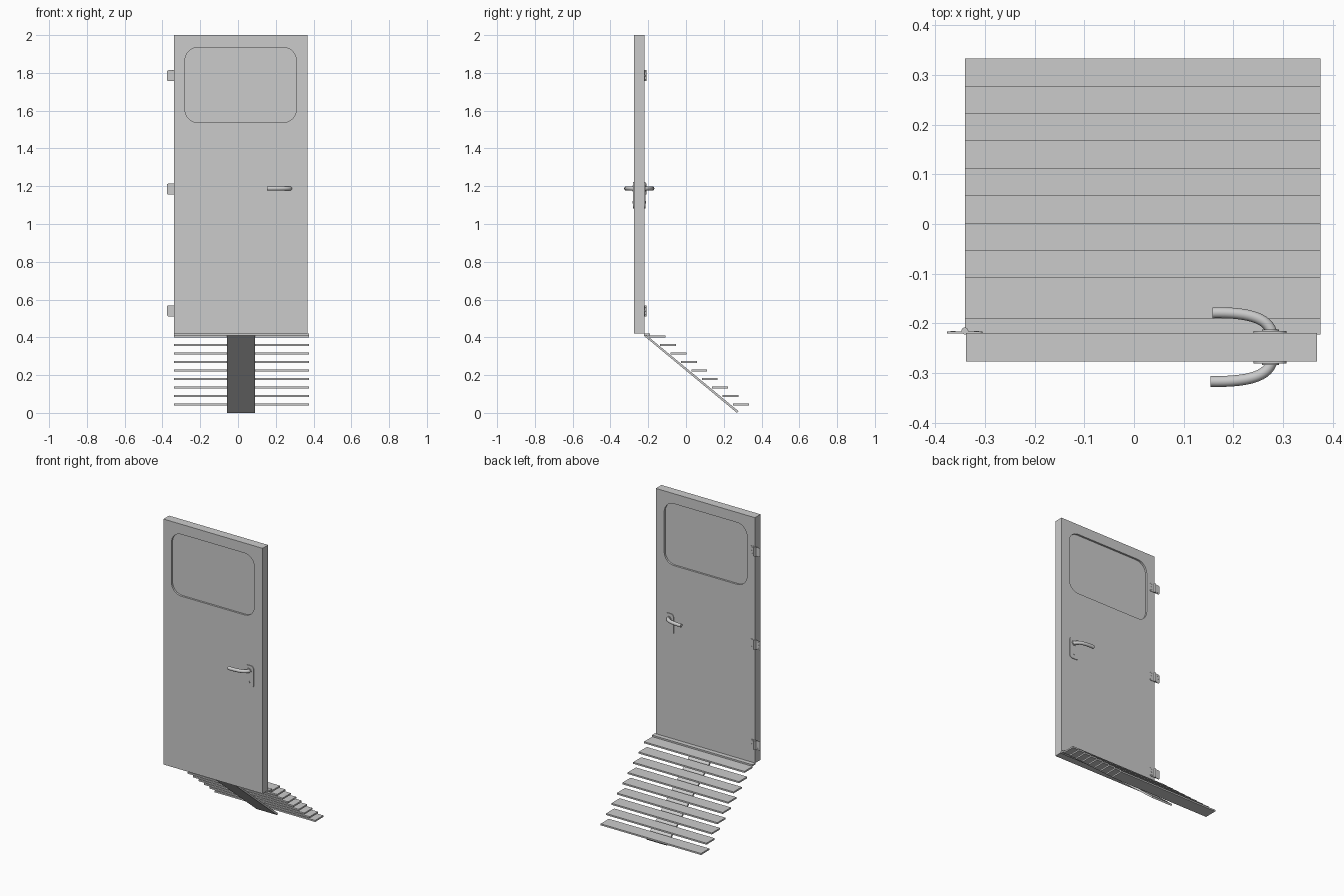
import bpy, bmesh, math
from mathutils import Vector

if "Cube" in bpy.data.objects:
    bpy.data.objects.remove(bpy.data.objects["Cube"])


def finish(name, bm, smooth=True):
    bmesh.ops.recalc_face_normals(bm, faces=bm.faces[:])
    me = bpy.data.meshes.new(name)
    bm.to_mesh(me)
    bm.free()
    ob = bpy.data.objects.new(name, me)
    bpy.context.collection.objects.link(ob)
    if smooth:
        bpy.ops.object.select_all(action='DESELECT')
        ob.select_set(True)
        bpy.context.view_layer.objects.active = ob
        bpy.ops.object.shade_smooth_by_angle()
    return ob


def prism(name, pts, direction, smooth=True):
    """Extrude a closed outline along a direction."""
    bm = bmesh.new()
    f = bm.faces.new([bm.verts.new(p) for p in pts])
    r = bmesh.ops.extrude_face_region(bm, geom=[f])
    vs = [v for v in r['geom'] if isinstance(v, bmesh.types.BMVert)]
    bmesh.ops.translate(bm, verts=vs, vec=direction)
    return finish(name, bm, smooth)


def rounded_plate(name, x0, x1, z0, z1, y0, y1, r, n=8):
    pts = []
    for cx, cz, a0 in ((x1 - r, z1 - r, 0), (x0 + r, z1 - r, 90),
                       (x0 + r, z0 + r, 180), (x1 - r, z0 + r, 270)):
        for i in range(n + 1):
            a = math.radians(a0 + 90 * i / n)
            pts.append((cx + r * math.cos(a), y0, cz + r * math.sin(a)))
    return prism(name, pts, (0, y1 - y0, 0))


def box(name, x0, x1, y0, y1, z0, z1):
    return prism(name, [(x0, y0, z0), (x1, y0, z0), (x1, y1, z0), (x0, y1, z0)],
                 (0, 0, z1 - z0), False)


def disc(name, x, z, y0, y1, r, n=16):
    pts = [(x + r * math.cos(2 * math.pi * i / n), y0, z + r * math.sin(2 * math.pi * i / n))
           for i in range(n)]
    return prism(name, pts, (0, y1 - y0, 0))


def tube(name, path, r, n=16):
    """Round bar swept along a path lying in a horizontal plane."""
    bm = bmesh.new()
    rings = []
    for i, p in enumerate(path):
        t = (path[min(i + 1, len(path) - 1)] - path[max(i - 1, 0)]).normalized()
        side = Vector((-t.y, t.x, 0))
        rings.append([bm.verts.new(p + r * (math.cos(a) * side + math.sin(a) * Vector((0, 0, 1))))
                      for a in (2 * math.pi * k / n for k in range(n))])
    for a, b in zip(rings, rings[1:]):
        for k in range(n):
            bm.faces.new((a[k], a[(k + 1) % n], b[(k + 1) % n], b[k]))
    bm.faces.new(rings[0])
    bm.faces.new(rings[-1])
    return finish(name, bm)


FRONT, BACK = -0.276, -0.219

# door leaf with a window opening
door = box("door_leaf", -0.338, 0.368, FRONT, BACK, 0.42, 2.0)
cutter = rounded_plate("window_cutter", -0.281, 0.309, 1.537, 1.935, -0.4, -0.1, 0.07)
cutter.hide_render = True
mod = door.modifiers.new("window_opening", 'BOOLEAN')
mod.object = cutter
mod.solver = 'EXACT'
bpy.context.view_layer.objects.active = door
bpy.ops.object.modifier_apply(modifier=mod.name)
bpy.data.objects.remove(cutter, do_unlink=True)

# window pane, recessed on both sides
rounded_plate("window_pane", -0.281, 0.309, 1.537, 1.935, FRONT + 0.012, BACK - 0.012, 0.07)

# lever handles with backplate and keyhole on both faces
for label, face, s, tip in (("front", FRONT, -1, 0.154), ("back", BACK, 1, 0.158)):
    rounded_plate(label + "_handle_plate", 0.24, 0.307, 1.083, 1.223,
                  face - s * 0.002, face + s * 0.004, 0.02)
    p0, p1, p2, p3 = (Vector(p) for p in ((0.277, face, 1.188), (0.270, face + s * 0.028, 1.188),
                                          (0.235, face + s * 0.042, 1.188), (tip, face + s * 0.0405, 1.188)))
    path = []
    for i in range(19):
        t = i / 18
        path.append((1 - t) ** 3 * p0 + 3 * t * (1 - t) ** 2 * p1 + 3 * t * t * (1 - t) * p2 + t ** 3 * p3)
    tube(label + "_handle_lever", path, 0.011)
    disc(label + "_handle_collar", 0.274, 1.188, face, face + s * 0.007, 0.017, 24)
    disc(label + "_keyhole", 0.274, 1.115, face, face + s * 0.006, 0.007)

# three butt hinges on the back left edge
for k, z in enumerate((0.54, 1.185, 1.785)):
    for side, x0, x1 in (("frame", -0.376, -0.34), ("door", -0.34, -0.305)):
        rounded_plate(f"hinge_{side}_leaf_{k}", x0, x1, z - 0.029, z + 0.029, BACK - 0.001, BACK + 0.003, 0.008, 5)
        for j, (dx, dz) in enumerate(((0.4, -0.019), (0.6, 0), (0.4, 0.019))):
            sx = x0 + 0.022 - dx * 0.02 if side == "frame" else x1 - 0.022 + dx * 0.02
            disc(f"hinge_{side}_screw_{k}_{j}", sx, z + dz, BACK, BACK + 0.004, 0.003, 10)
    ring = [(-0.34 + 0.007 * math.cos(a), BACK + 0.004 + 0.007 * math.sin(a), z - 0.029)
            for a in (2 * math.pi * i / 16 for i in range(16))]
    prism(f"hinge_barrel_{k}", ring, (0, 0, 0.058))

# sill below the door
box("sill", -0.34, 0.375, -0.222, -0.19, 0.411, 0.421)

# sloping central stringer
prism("stair_stringer", [(-0.057, -0.226, 0.411), (-0.057, -0.209, 0.411),
                         (-0.057, 0.278, 0.009), (-0.057, 0.27, 0.0)], (0.147, 0, 0), False)

# nine slat treads
for i in range(9):
    y, z = -0.192 + 0.0551 * i, 0.405 - 0.045 * i
    box(f"tread_{i}", -0.34, 0.375, y, y + 0.084, z - 0.005, z + 0.005)
